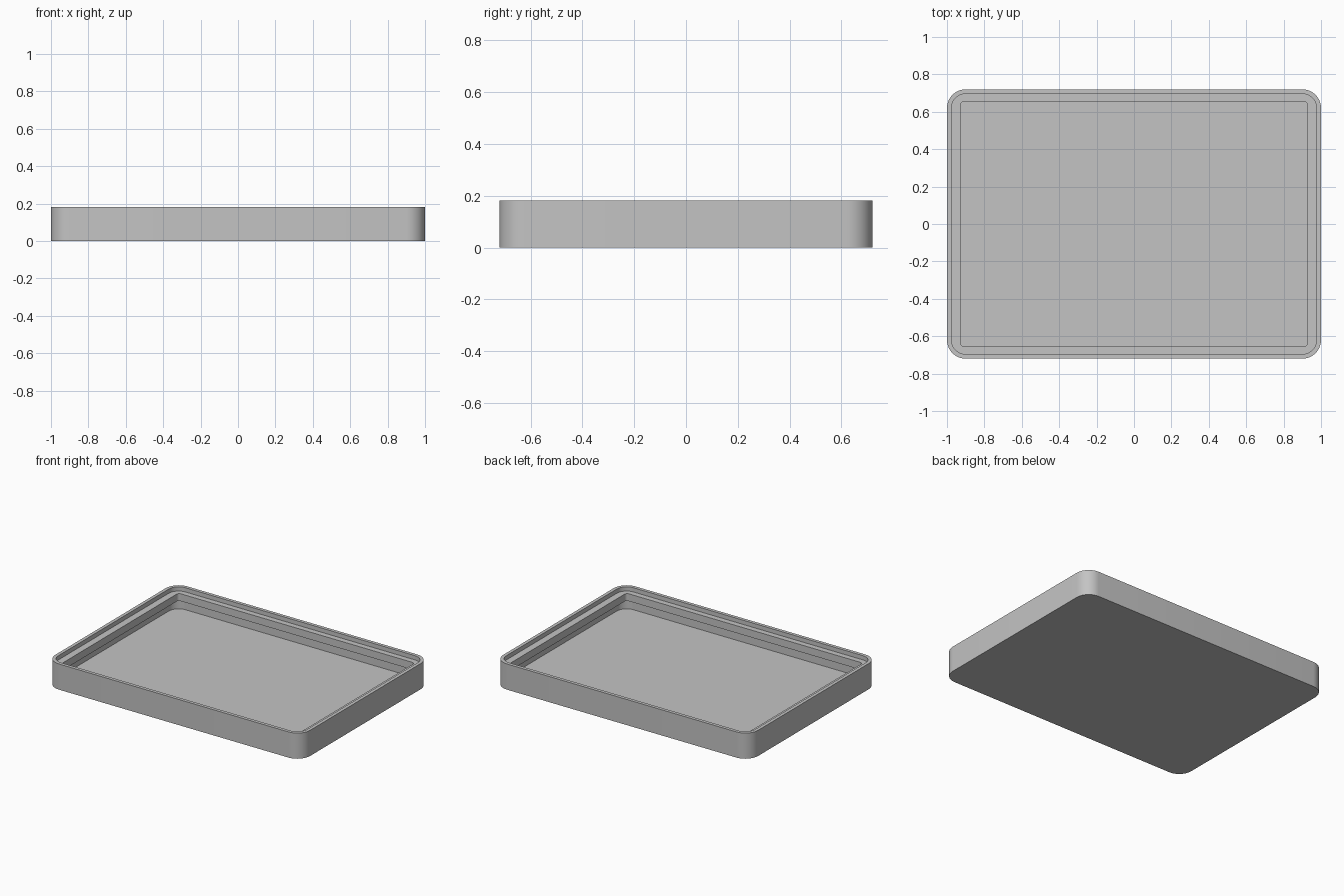
import bpy, bmesh, math

cube = bpy.data.objects.get("Cube")
if cube:
    bpy.data.objects.remove(cube, do_unlink=True)

# Single grey finish
grey = bpy.data.materials.new("plain_grey")
colour = (0.55, 0.55, 0.55, 1.0)
grey.diffuse_color = colour
grey.use_nodes = True
grey.node_tree.nodes["Principled BSDF"].inputs["Base Color"].default_value = colour

CORNER_STEPS = 10

# Plan outlines: half width, half depth, corner radius
OUTER = (1.0, 0.72, 0.10)
INNER = (0.976, 0.696, 0.076)
LEDGE = (0.927, 0.656, 0.02)

# Heights
TOP, LEDGE_TOP, LEDGE_BOTTOM, FLOOR = 0.182, 0.152, 0.10, 0.026


def outline(bm, plan, z):
    """Ring of vertices around a rounded rectangle."""
    hx, hy, r = plan
    ring = []
    for quarter, (sx, sy) in enumerate([(1, 1), (-1, 1), (-1, -1), (1, -1)]):
        for i in range(CORNER_STEPS + 1):
            a = (quarter + i / CORNER_STEPS) * math.pi / 2
            ring.append(bm.verts.new((sx * (hx - r) + r * math.cos(a),
                                      sy * (hy - r) + r * math.sin(a), z)))
    return ring


# Shell wall: outside, rim, ledge, undercut and floor
sections = [(OUTER, 0), (OUTER, TOP), (INNER, TOP), (INNER, LEDGE_TOP),
            (LEDGE, LEDGE_TOP), (LEDGE, LEDGE_BOTTOM),
            (INNER, LEDGE_BOTTOM), (INNER, FLOOR)]
bm = bmesh.new()
rings = [outline(bm, plan, z) for plan, z in sections]
for low, high in zip(rings, rings[1:]):
    for i in range(len(low)):
        j = (i + 1) % len(low)
        bm.faces.new((low[i], low[j], high[j], high[i]))

# Underside and inner floor
bm.faces.new(rings[0][::-1])
bm.faces.new(rings[-1])
bmesh.ops.recalc_face_normals(bm, faces=bm.faces)

mesh = bpy.data.meshes.new("shallow_tray")
bm.to_mesh(mesh)
bm.free()
mesh.materials.append(grey)
tray = bpy.data.objects.new("shallow_tray", mesh)
bpy.context.collection.objects.link(tray)

# Smooth the round corners and keep the rim crisp
bpy.ops.object.select_all(action="DESELECT")
tray.select_set(True)
bpy.context.view_layer.objects.active = tray
bpy.ops.object.shade_smooth_by_angle(angle=math.radians(30))
